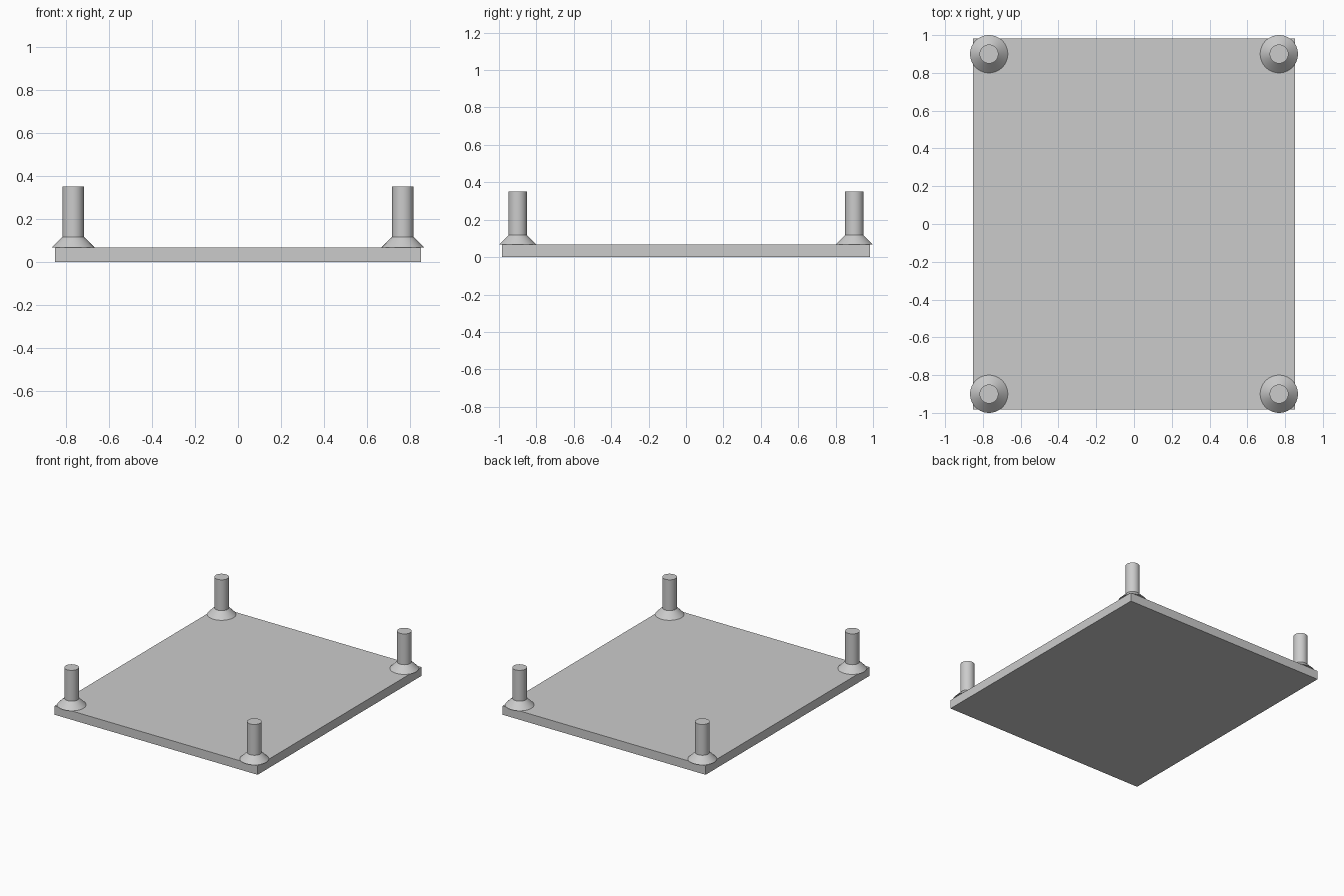
import bpy
import bmesh
import math

cube = bpy.data.objects.get("Cube")
if cube:
    bpy.data.objects.remove(cube, do_unlink=True)

PLATE_X, PLATE_Y, PLATE_Z = 0.853, 0.983, 0.067
POST_X, POST_Y = 0.768, 0.90
COLLAR_TOP, POST_TOP = 0.117, 0.351
COLLAR_R, POST_R = 0.10, 0.05
SIDES = 64

# Single light grey material
grey = bpy.data.materials.new("light_grey")
colour = (0.6, 0.6, 0.6, 1)
grey.use_nodes = True
grey.diffuse_color = colour
grey.node_tree.nodes["Principled BSDF"].inputs["Base Color"].default_value = colour


def make_object(name, bm, location=(0, 0, 0)):
    mesh = bpy.data.meshes.new(name)
    bmesh.ops.recalc_face_normals(bm, faces=bm.faces)
    bm.to_mesh(mesh)
    bm.free()
    mesh.materials.append(grey)
    obj = bpy.data.objects.new(name, mesh)
    obj.location = location
    bpy.context.collection.objects.link(obj)
    return obj


# Base plate
bm = bmesh.new()
bmesh.ops.create_cube(bm, size=1)
bmesh.ops.scale(bm, vec=(2 * PLATE_X, 2 * PLATE_Y, PLATE_Z), verts=bm.verts)
make_object("base_plate", bm, (0, 0, PLATE_Z / 2))


# Corner post: flared collar and straight pin turned as one closed solid
def corner_post(name, x, y):
    profile = [(COLLAR_R, PLATE_Z), (POST_R, COLLAR_TOP), (POST_R, POST_TOP)]
    bm = bmesh.new()
    rings = []
    for radius, z in profile:
        angles = [2 * math.pi * i / SIDES for i in range(SIDES)]
        rings.append([bm.verts.new((radius * math.cos(a), radius * math.sin(a), z))
                      for a in angles])
    for low, high in zip(rings, rings[1:]):
        for i in range(SIDES):
            j = (i + 1) % SIDES
            bm.faces.new((low[i], low[j], high[j], high[i]))
    bm.faces.new(rings[0][::-1])
    bm.faces.new(rings[-1])
    obj = make_object(name, bm, (x, y, 0))
    bpy.ops.object.select_all(action="DESELECT")
    obj.select_set(True)
    bpy.context.view_layer.objects.active = obj
    bpy.ops.object.shade_smooth_by_angle(angle=math.radians(30))


for side, sx in (("left", 1), ("right", -1)):
    for end, sy in (("front", -1), ("back", 1)):
        corner_post(f"{end}_{side}_post", sx * POST_X, sy * POST_Y)
